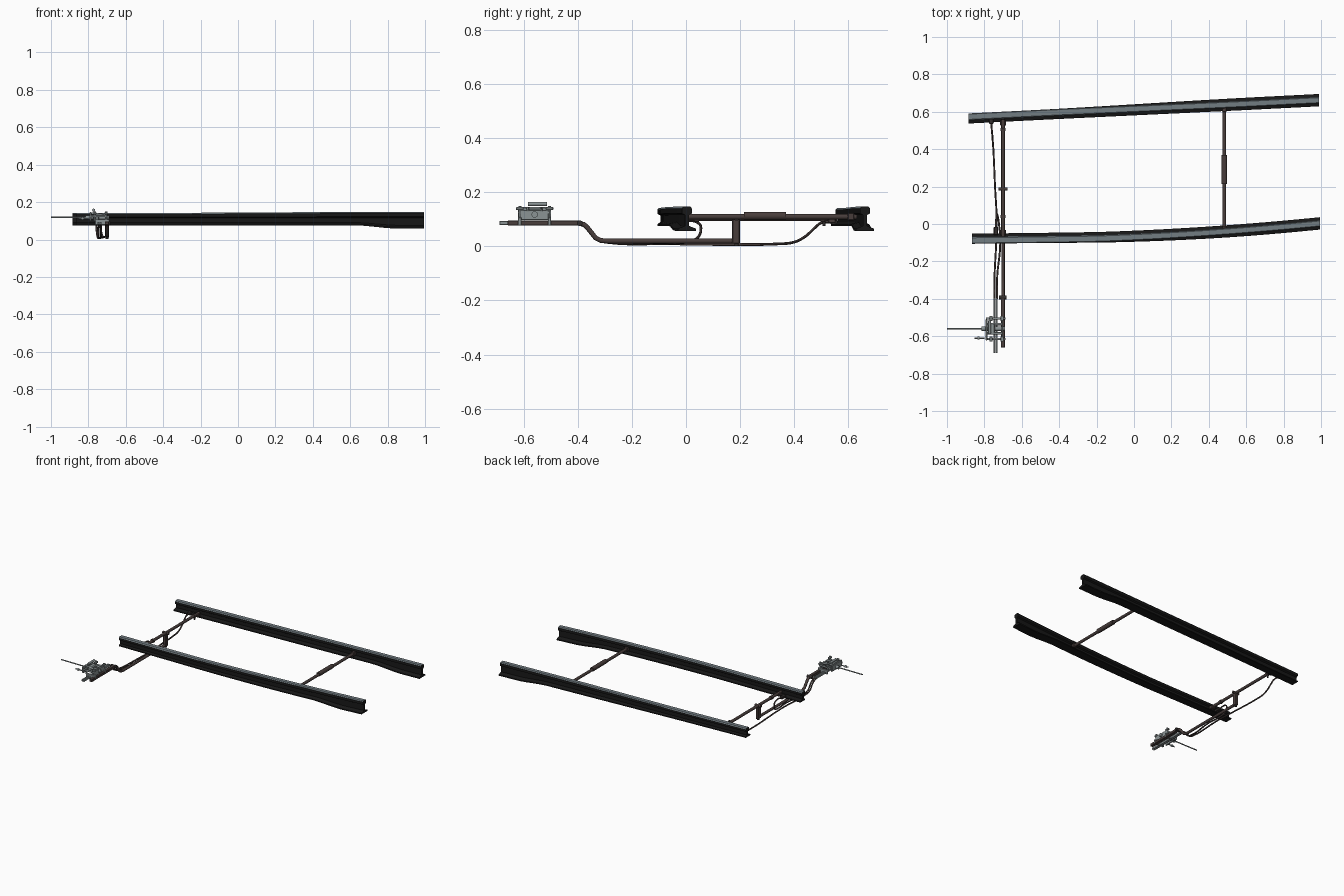
import bpy, bmesh, math
from mathutils import Vector

if "Cube" in bpy.data.objects:
    bpy.data.objects.remove(bpy.data.objects["Cube"])


def material(name, col):
    m = bpy.data.materials.new(name)
    m.diffuse_color = (*col, 1)
    m.use_nodes = True
    m.node_tree.nodes["Principled BSDF"].inputs["Base Color"].default_value = m.diffuse_color
    return m


DARK = material("dark rail iron", (0.009, 0.009, 0.009))
STEEL = material("worn rail steel", (0.17, 0.205, 0.225))
RUST = material("brown rod paint", (0.065, 0.047, 0.044))
BLACK = material("dark brown fittings", (0.032, 0.027, 0.026))
GREY = material("machine grey", (0.26, 0.295, 0.30))


def add_object(name, mesh, mats):
    ob = bpy.data.objects.new(name, mesh)
    bpy.context.collection.objects.link(ob)
    for m in mats:
        mesh.materials.append(m)
    return ob


def box(name, x, y, z, mat, bevel=0.0):
    """Box from (min, max) ranges."""
    bm = bmesh.new()
    bmesh.ops.create_cube(bm, size=1)
    for v in bm.verts:
        for i, (lo, hi) in enumerate((x, y, z)):
            v.co[i] = (lo + hi) / 2 + v.co[i] * (hi - lo)
    if bevel:
        bmesh.ops.bevel(bm, geom=bm.edges[:], offset=bevel, segments=1, affect='EDGES')
    me = bpy.data.meshes.new(name)
    bm.to_mesh(me)
    bm.free()
    return add_object(name, me, [mat])


def tube(name, pts, r, mat, smooth_path=False, res=3):
    """Round bar along a path; optionally rounded through its points."""
    cu = bpy.data.curves.new(name, 'CURVE')
    cu.dimensions = '3D'
    cu.bevel_depth = r
    cu.bevel_resolution = res
    cu.use_fill_caps = True
    cu.resolution_u = 5
    sp = cu.splines.new('BEZIER' if smooth_path else 'POLY')
    if smooth_path:
        sp.bezier_points.add(len(pts) - 1)
        for b, p in zip(sp.bezier_points, pts):
            b.co = p
            b.handle_left_type = b.handle_right_type = 'AUTO'
    else:
        sp.points.add(len(pts) - 1)
        for b, p in zip(sp.points, pts):
            b.co = (*p, 1)
    tmp = bpy.data.objects.new(name + "_path", cu)
    bpy.context.collection.objects.link(tmp)
    bpy.context.view_layer.update()
    dg = bpy.context.evaluated_depsgraph_get()
    me = bpy.data.meshes.new_from_object(tmp.evaluated_get(dg))
    bpy.data.objects.remove(tmp)
    me.materials.clear()
    ob = add_object(name, me, [mat])
    bpy.context.view_layer.objects.active = ob
    ob.select_set(True)
    bpy.ops.object.shade_smooth_by_angle(angle=math.radians(45))
    ob.select_set(False)
    return ob


# ---- Blade rails: section (y, z) lofted from thin toe to full heel ----
HEEL = [(-.033, .058), (.033, .058), (.033, .066), (.007, .076), (.007, .116), (.018, .122),
        (.018, .141), (.013, .147), (-.013, .147), (-.018, .141), (-.018, .122),
        (-.007, .116), (-.007, .076), (-.033, .066)]
TOE = [(-.030, .076), (.024, .076), (.024, .083), (.012, .091), (.012, .114), (.024, .120),
       (.024, .136), (.020, .142), (-.008, .142), (-.014, .136), (-.014, .120),
       (-.004, .114), (-.004, .091), (-.030, .083)]


def smoothstep(a, b, x):
    t = min(1, max(0, (x - a) / (b - a)))
    return t * t * (3 - 2 * t)


def rail(name, x0, x1, centre, side):
    bm = bmesh.new()
    rings, n = [], 36
    for i in range(n + 1):
        x = x0 + (x1 - x0) * i / n
        # head grows slowly along the blade, the foot drops near the heel
        ty, tz = smoothstep(-.6, .7, x), smoothstep(.62, .86, x)
        ring = []
        for j, (t, h) in enumerate(zip(TOE, HEEL)):
            k = ty if 3 < j < 12 else tz
            ring.append(bm.verts.new((x, centre(x) + side * (t[0] + (h[0] - t[0]) * ty),
                                      t[1] + (h[1] - t[1]) * k)))
        rings.append(ring)
    for a, b in zip(rings, rings[1:]):
        for j in range(len(a)):
            k = (j + 1) % len(a)
            f = bm.faces.new((a[j], a[k], b[k], b[j]))
            f.material_index = 1 if 6 <= j <= 8 else 0
    bm.faces.new(rings[0])
    bm.faces.new(rings[-1])
    bmesh.ops.recalc_face_normals(bm, faces=bm.faces)
    me = bpy.data.meshes.new(name)
    bm.to_mesh(me)
    bm.free()
    return add_object(name, me, [DARK, STEEL])


def back_y(x):
    return .612 + .0507 * x


def front_y(x):
    return -.067 + .040 * x + .031 * x * x if x > -.2 else -.0738 + .012 * (x + .2)


rail("back_blade_rail", -.885, .99, back_y, 1)
rail("front_blade_rail", -.865, .995, front_y, -1)

# ---- Tie rod between the rails near the heel ----
tube("tie_rod", [(.483, -.035, .11), (.483, .630, .11)], .010, RUST)
tube("tie_rod_sleeve", [(.483, .215, .113), (.483, .37, .113)], .0155, RUST)
for i, y in enumerate((-.025, .610)):
    box(f"tie_rod_bracket_{i}", (.471, .495), (y - .012, y + .012), (.096, .124), RUST, .003)

# ---- Stretcher bar near the toe ----
tube("stretcher_bar", [(-.70, -.07, .103), (-.70, .560, .103)], .010, RUST)
for i, y in enumerate((-.045, .540)):
    box(f"stretcher_bracket_{i}", (-.716, -.684), (y - .014, y + .014), (.086, .108), RUST, .003)
    tube(f"stretcher_bolt_{i}", [(-.70, y - .03, .075), (-.70, y - .03, .12)], .006, BLACK)
for i, y in enumerate((.04, .505)):
    tube(f"stretcher_collar_{i}", [(-.70, y - .008, .103), (-.70, y + .008, .103)], .014, RUST)

# ---- Drive rod with hanger and S-bend up to the machine ----
box("drive_hanger", (-.711, -.689), (.170, .200), (.010, .100), RUST, .003)
tube("hanger_bolt", [(-.724, .187, .103), (-.676, .187, .103)], .009, RUST)
tube("hanger_foot_bolt", [(-.70, .187, .002), (-.70, .187, .034)], .008, BLACK)
BEND = [(-.29, .020), (-.315, .022), (-.335, .032), (-.365, .070), (-.378, .082), (-.40, .086)]
tube("drive_rod", [(-.70, .195, .020)] + [(-.70, y, z) for y, z in BEND] + [(-.70, -.43, .087)], .0095, RUST)
box("drive_slide", (-.712, -.690), (-.66, -.395), (.077, .096), RUST, .002)
tube("drive_joint", [(-.722, -.393, .086), (-.682, -.393, .086)], .011, BLACK)

# ---- Detector rods running to each blade ----
DROP = [(-.40, .085), (-.365, .068), (-.33, .026), (-.29, .015)]
tube("long_detector_rod", [(-.746, y, z) for y, z in DROP] +
     [(-.735, -.05, .010), (-.735, .05, .008), (-.743, .20, .0075), (-.749, .34, .0095), (-.752, .40, .016),
      (-.755, .44, .036), (-.758, .48, .072), (-.760, .50, .087), (-.764, .55, .090)], .005, RUST, True, 2)
tube("short_detector_rod", [(-.732, y, z) for y, z in DROP] +
     [(-.715, -.10, .014), (-.722, .0, .016), (-.728, .04, .030), (-.734, .055, .060),
      (-.736, .048, .085), (-.738, -.04, .090)], .005, RUST, True, 2)
box("long_detector_lug", (-.775, -.752), (.535, .562), (.080, .098), BLACK, .003)
box("short_detector_lug", (-.75, -.727), (-.06, -.015), (.080, .098), BLACK, .003)
box("detector_slide_outer", (-.750, -.741), (-.69, -.395), (.080, .094), GREY, .001)
box("detector_slide_inner", (-.738, -.730), (-.69, -.395), (.080, .094), GREY, .001)

# ---- Point machine: open frame, locking shafts and crank ----
for i, y in enumerate((-.615, -.505)):
    box(f"machine_guide_{i}", (-.765, -.688), (y - .006, y + .006), (.078, .108), GREY, .002)
    tube(f"machine_cross_shaft_{i}", [(-.79, y, .125), (-.70, y, .125)], .006, GREY)
    for j, x in enumerate((-.765, -.705)):
        tube(f"machine_bolt_{i}{j}", [(x, y, .10), (x, y, .150)], .0065, GREY, res=1)
        box(f"machine_ear_{i}{j}", (x - .008, x + .008), (y - .014, y + .014), (.134, .145), GREY, .002)
box("machine_side_inner", (-.708, -.700), (-.612, -.508), (.098, .135), GREY, .002)
box("machine_side_outer", (-.795, -.784), (-.622, -.510), (.100, .146), GREY, .003)
box("machine_body", (-.775, -.742), (-.588, -.530), (.100, .142), GREY, .006)
for i, y in enumerate((-.585, -.535)):
    tube(f"lock_shaft_{i}", [(-.785, y, .140), (-.700, y, .128)], .0065, GREY)
tube("machine_pivot", [(-.772, -.515, .157), (-.772, -.585, .157)], .008, GREY)
tube("crank_hub", [(-.815, -.56, .118), (-.69, -.56, .118)], .012, GREY)
tube("crank_shaft", [(-1.0, -.56, .118), (-.80, -.56, .118)], .004, GREY)
tube("loose_pin", [(-.852, -.61, .112), (-.80, -.61, .112)], .004, GREY)
tube("loose_pin_head", [(-.838, -.61, .112), (-.826, -.61, .112)], .008, GREY)
